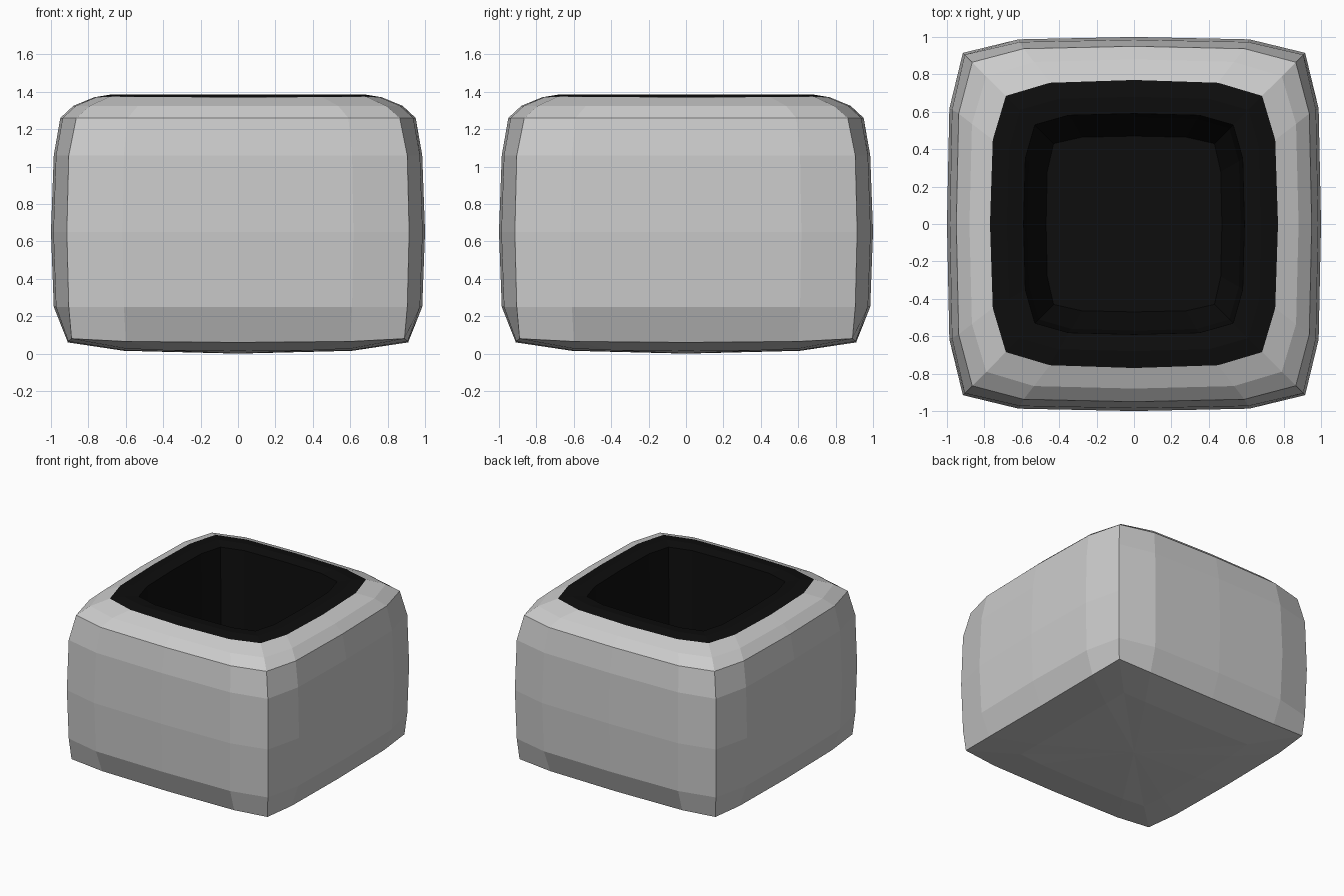
import bpy, bmesh

if "Cube" in bpy.data.objects:
    bpy.data.objects.remove(bpy.data.objects["Cube"])


def ring_points(mid, quarter_along, quarter_out, corner, z_mid, z_quarter, z_corner):
    """16-point bulged square: one side repeated by quarter turns."""
    side = [(-corner, -corner, z_corner), (-quarter_along, -quarter_out, z_quarter),
            (0, -mid, z_mid), (quarter_along, -quarter_out, z_quarter)]
    pts = []
    for _ in range(4):
        pts += side
        side = [(-y, x, z) for x, y, z in side]
    return pts


def level(mid, quarter_along, corner, z):
    out = mid - 0.25 * (mid - corner) * 0.6
    return (mid, quarter_along, out, corner, z, z, z)


def loft(name, rings, first_center=None, last_center=None):
    bm = bmesh.new()
    loops = [[bm.verts.new(p) for p in ring_points(*r)] for r in rings]
    n = 16
    for a, b in zip(loops, loops[1:]):
        for i in range(n):
            j = (i + 1) % n
            bm.faces.new((a[i], a[j], b[j], b[i]))
    # close ends with a fan around a centre point
    if first_center is not None:
        c = bm.verts.new((0, 0, first_center))
        for i in range(n):
            bm.faces.new((loops[0][(i + 1) % n], loops[0][i], c))
    if last_center is not None:
        c = bm.verts.new((0, 0, last_center))
        for i in range(n):
            bm.faces.new((loops[-1][i], loops[-1][(i + 1) % n], c))
    me = bpy.data.meshes.new(name)
    bm.to_mesh(me)
    bm.free()
    ob = bpy.data.objects.new(name, me)
    bpy.context.collection.objects.link(ob)
    return ob


rim = (0.77, 0.45, 0.755, 0.685, 1.37, 1.372, 1.375)

# Outer pot: bulged underside, bulged walls, two-step shoulder
loft("pot_shell", [
    (0.61, 0.40, 0.607, 0.60, 0.015, 0.018, 0.027),
    (0.91, 0.60, 0.907, 0.89, 0.06, 0.065, 0.08),
    level(0.985, 0.61, 0.905, 0.25),
    level(1.0, 0.617, 0.915, 0.65),
    level(0.985, 0.61, 0.905, 1.06),
    level(0.95, 0.59, 0.865, 1.26),
    level(0.88, 0.535, 0.79, 1.325),
    rim,
], first_center=0.0)

# Dark inner lip and tapering cavity
inner = loft("pot_interior", [
    rim,
    level(0.68, 0.40, 0.61, 1.385),
    level(0.59, 0.35, 0.53, 1.375),
    level(0.57, 0.335, 0.51, 0.65),
    level(0.47, 0.28, 0.43, 0.3),
], last_center=0.3)
black = bpy.data.materials.new("black")
black.diffuse_color = (0.004, 0.004, 0.004, 1)
black.use_nodes = True
black.node_tree.nodes["Principled BSDF"].inputs["Base Color"].default_value = black.diffuse_color
inner.data.materials.append(black)
